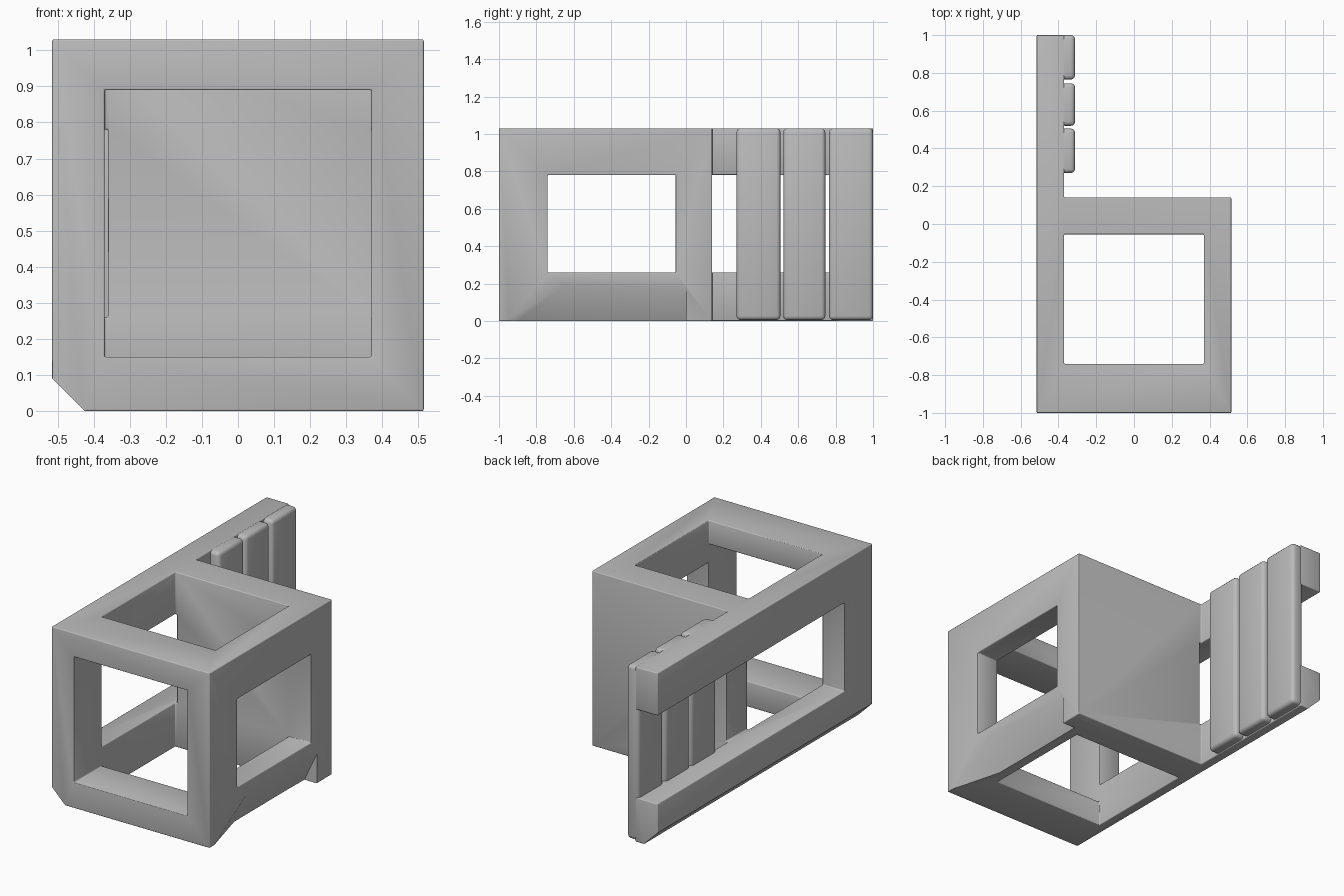
import bpy, bmesh
from mathutils import Vector

if "Cube" in bpy.data.objects:
    bpy.data.objects.remove(bpy.data.objects["Cube"])

grey = bpy.data.materials.new("grey")
grey.diffuse_color = (0.5, 0.5, 0.5, 1)
grey.use_nodes = True
grey.node_tree.nodes["Principled BSDF"].inputs["Base Color"].default_value = grey.diffuse_color


def new_object(name, bm):
    bmesh.ops.recalc_face_normals(bm, faces=bm.faces)
    me = bpy.data.meshes.new(name)
    bm.to_mesh(me)
    bm.free()
    ob = bpy.data.objects.new(name, me)
    bpy.context.collection.objects.link(ob)
    me.materials.append(grey)
    return ob


def hull(name, points):
    bm = bmesh.new()
    for p in points:
        bm.verts.new(p)
    bmesh.ops.convex_hull(bm, input=bm.verts)
    bmesh.ops.dissolve_limit(bm, angle_limit=0.01, verts=bm.verts, edges=bm.edges)
    return new_object(name, bm)


def box(name, x, y, z):
    return hull(name, [(a, b, c) for a in x for b in y for c in z])


def apply_mod(ob, kind, **settings):
    mod = ob.modifiers.new(kind, kind)
    for key, value in settings.items():
        setattr(mod, key, value)
    bpy.context.view_layer.objects.active = ob
    bpy.ops.object.modifier_apply(modifier=mod.name)


def cut(ob, cutter):
    apply_mod(ob, 'BOOLEAN', operation='DIFFERENCE', solver='EXACT', object=cutter)
    bpy.data.objects.remove(cutter)


def soften(ob, width):
    bm = bmesh.new()
    bm.from_mesh(ob.data)
    bmesh.ops.remove_doubles(bm, verts=bm.verts, dist=1e-4)
    bmesh.ops.dissolve_limit(bm, angle_limit=0.02, verts=bm.verts, edges=bm.edges)
    bm.to_mesh(ob.data)
    bm.free()
    apply_mod(ob, 'BEVEL', width=width, segments=3, limit_method='ANGLE')


def smooth(ob):
    bpy.ops.object.select_all(action='DESELECT')
    ob.select_set(True)
    bpy.context.view_layer.objects.active = ob
    bpy.ops.object.shade_smooth_by_angle(angle=0.6)


# Cage with back panel and long left side: L-shaped plan pulled up
H = 1.03
plan = [(-.515, -1), (.515, -1), (.515, .14), (-.37, .14), (-.37, 1), (-.515, 1)]
bm = bmesh.new()
face = bm.faces.new([bm.verts.new((x, y, 0)) for x, y in plan])
top = bmesh.ops.extrude_face_region(bm, geom=[face])
for v in top["geom"]:
    if isinstance(v, bmesh.types.BMVert):
        v.co += Vector((0, 0, H))
frame = new_object("cage_frame", bm)

# Openings: vertical shaft, front window, side windows, long left slot
cut(frame, box("shaft", (-.37, .37), (-.74, -.055), (-1, 2)))
cut(frame, box("front_window", (-.37, .37), (-2, -.4), (.15, .89)))
cut(frame, box("side_windows", (-1, 1), (-.74, -.055), (.26, .78)))
cut(frame, box("left_slot", (-1, -.36), (-.5, 2), (.26, .78)))
soften(frame, .03)

# Worn lower right rail, tapering out towards the front
cut(frame, hull("right_wear", [
    (.50, -1.05, -.1), (.565, -1.05, .06), (.565, -1.05, -.1),
    (.385, -.65, -.1), (.565, -.65, .30), (.565, -.65, -.1),
    (.385, 0, -.1), (.565, 0, .28), (.565, 0, -.1)]))
# Worn lower left edge
cut(frame, hull("left_wear", [(x, y, z) for y in (-2, 2)
                              for x, z in ((-.615, .19), (-.345, -.08), (-.615, -.08))]))
smooth(frame)

# Three upright slats on the inner side of the long rails
for i, span in enumerate([(.27, .505), (.52, .745), (.765, 1)]):
    slat = box(f"slat_{i + 1}", (-.39, -.312), span, (.005, H))
    soften(slat, .022)
    smooth(slat)
